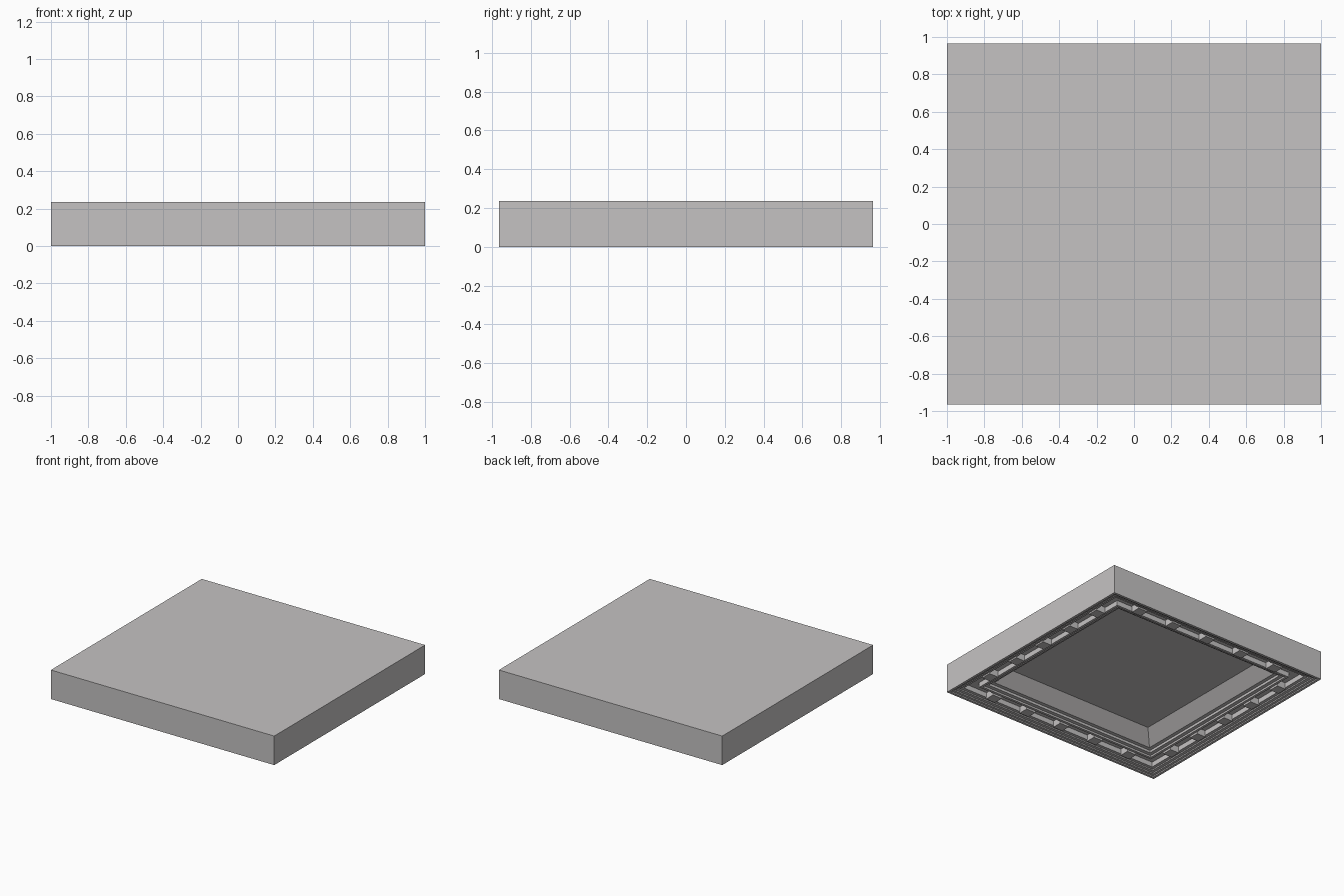
import bpy, bmesh

if "Cube" in bpy.data.objects:
    bpy.data.objects.remove(bpy.data.objects["Cube"])

HX, HY, H = 1.0, 0.965, 0.235

mat = bpy.data.materials.new("warm grey plaster")
mat.diffuse_color = (0.56, 0.545, 0.545, 1)
mat.use_nodes = True
mat.node_tree.nodes["Principled BSDF"].inputs["Base Color"].default_value = mat.diffuse_color


def finish(name, bm):
    bmesh.ops.recalc_face_normals(bm, faces=bm.faces)
    me = bpy.data.meshes.new(name)
    bm.to_mesh(me)
    bm.free()
    me.materials.append(mat)
    ob = bpy.data.objects.new(name, me)
    bpy.context.collection.objects.link(ob)
    return ob


# Ceiling slab: stepped moulding profile (inset, height) swept around the rectangle
profile = [(0, H), (0, 0), (.02, 0), (.02, .01), (.04, .01), (.04, .02),
           (.065, .02), (.065, .03), (.09, .03), (.09, .07), (.17, .07),
           (.17, .03), (.19, .03), (.19, .045), (.22, .045), (.22, .065),
           (.25, .065), (.345, .16)]
bm = bmesh.new()
rings = []
for d, z in profile:
    x, y = HX - d, HY - d
    rings.append([bm.verts.new(p) for p in
                  ((-x, -y, z), (x, -y, z), (x, y, z), (-x, y, z))])
for a, b in zip(rings, rings[1:]):
    for i in range(4):
        j = (i + 1) % 4
        bm.faces.new((a[i], a[j], b[j], b[i]))
bm.faces.new(rings[0])       # flat top
bm.faces.new(rings[-1])      # recessed ceiling panel
finish("ceiling_slab", bm)


# Cornice blocks: five along each side, set in the channel
def block(bm, cx, cy, sx, sy):
    z0, z1 = .018, .075
    vs = bmesh.ops.create_cube(bm, size=1)["verts"]
    for v in vs:
        v.co = (cx + v.co.x * sx, cy + v.co.y * sy,
                (z0 + z1) / 2 + v.co.z * (z1 - z0))


bm = bmesh.new()
inset, depth, width = .125, .08, .085
for i in range(-2, 3):
    for s in (-1, 1):
        block(bm, i * .325, s * (HY - inset), width, depth)
        block(bm, s * (HX - inset), i * .308, depth, width)
finish("cornice_blocks", bm)
